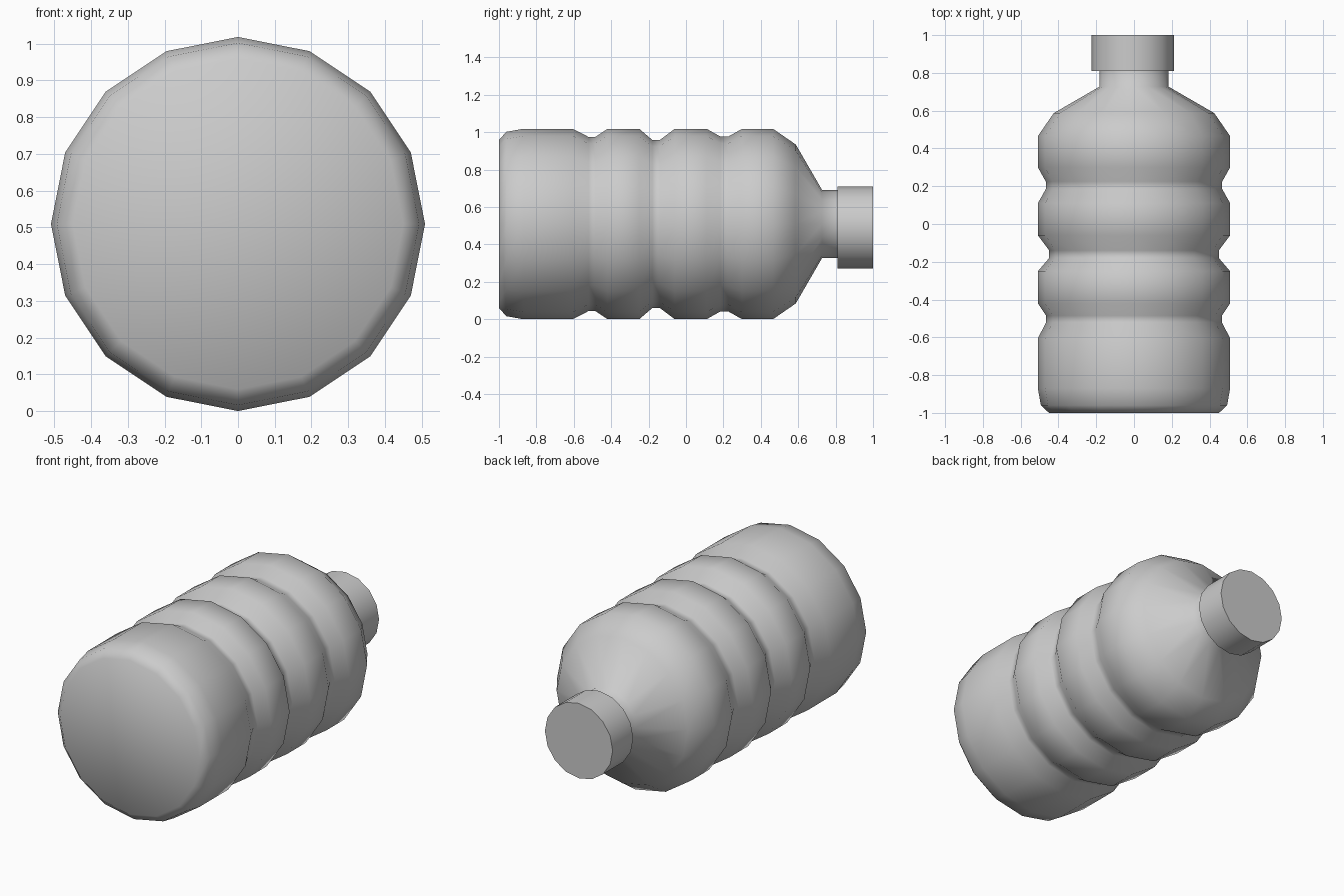
import bpy, bmesh, math

if "Cube" in bpy.data.objects:
    bpy.data.objects.remove(bpy.data.objects["Cube"])

SIDES = 16

grey = bpy.data.materials.new("plain grey")
grey.diffuse_color = (0.6, 0.6, 0.6, 1)
grey.use_nodes = True
grey.node_tree.nodes["Principled BSDF"].inputs["Base Color"].default_value = grey.diffuse_color


def lathe(name, profile, cx, cz, smooth_angle):
    """Spin (y, radius) points around an axis along y and close both ends."""
    bm = bmesh.new()
    rings = []
    for y, r in profile:
        ring = []
        for i in range(SIDES):
            a = 2 * math.pi * i / SIDES
            ring.append(bm.verts.new((cx + r * math.cos(a), y, cz + r * math.sin(a))))
        rings.append(ring)
    for lower, upper in zip(rings, rings[1:]):
        for i in range(SIDES):
            j = (i + 1) % SIDES
            bm.faces.new((lower[i], lower[j], upper[j], upper[i]))
    bm.faces.new(rings[0])
    bm.faces.new(rings[-1])
    bmesh.ops.recalc_face_normals(bm, faces=bm.faces)
    mesh = bpy.data.meshes.new(name)
    bm.to_mesh(mesh)
    bm.free()
    mesh.materials.append(grey)
    obj = bpy.data.objects.new(name, mesh)
    bpy.context.collection.objects.link(obj)
    bpy.ops.object.select_all(action='DESELECT')
    obj.select_set(True)
    bpy.context.view_layer.objects.active = obj
    bpy.ops.object.shade_smooth_by_angle(angle=math.radians(smooth_angle))
    return obj


R = 0.509

# Chamfered base
profile = [(-1.0, 0.45), (-0.96, 0.493), (-0.87, R)]
# Three grip grooves: rim start, floor start, floor end, rim end, floor radius
for a, b, c, d, r in [(-0.605, -0.52, -0.485, -0.42, 0.465),
                      (-0.25, -0.18, -0.14, -0.06, 0.449),
                      (0.11, 0.185, 0.225, 0.30, 0.467)]:
    profile += [(a, R), (b, r), (c, r), (d, R)]
# Shoulder and neck
profile += [(0.465, R), (0.587, 0.425), (0.727, 0.183), (0.85, 0.183)]
lathe("bottle_body", profile, 0, R, 75)

# Screw cap, sitting slightly off centre on the neck
lathe("cap", [(0.81, 0.219), (1.0, 0.219)], -0.007, 0.491, 40)
